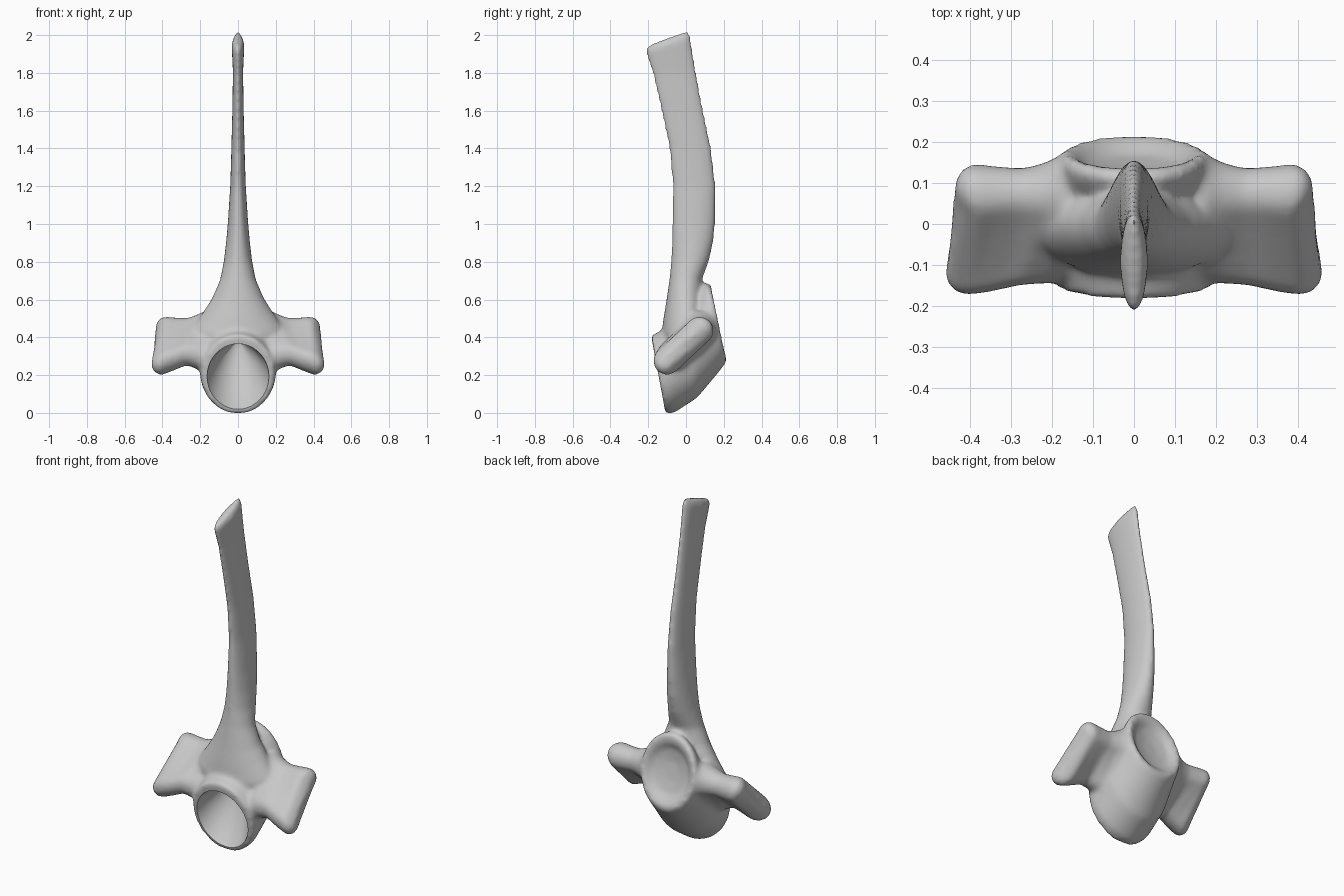
import bpy, bmesh, math
from mathutils import Vector

cube = bpy.data.objects.get("Cube")
if cube:
    bpy.data.objects.remove(cube, do_unlink=True)

bone = bpy.data.materials.new("bone grey")
bone.use_nodes = True
colour = (0.58, 0.58, 0.58, 1)
bone.diffuse_color = colour
bone.node_tree.nodes["Principled BSDF"].inputs["Base Color"].default_value = colour

SIDES = 40


def oval(a, b, half_x):
    """Oval ring whose side-view ends are the (y, z) points a and b."""
    a, b = Vector((0, *a)), Vector((0, *b))
    ring = []
    for i in range(SIDES):
        t = math.tau * i / SIDES
        ring.append((a + b) / 2 + (b - a) / 2 * math.cos(t) + Vector((half_x * math.sin(t), 0, 0)))
    return ring


def capsule(x, a, b, r, side):
    """Slanted capsule section at x; its low end reaches further outwards."""
    a, b = Vector(a), Vector(b)
    along = (b - a).normalized()
    across = Vector((-along.y, along.x))
    ring = []
    for i in range(SIDES):
        t = math.tau * i / SIDES
        p = (b if math.cos(t) > 0 else a) + r * (along * math.cos(t) + across * math.sin(t))
        s = (p - (a + b) / 2).dot(along) / ((b - a).length / 2 + r)
        flare = max(0, x - 0.25) * (0.22 * (s * s - 0.5) - 0.07 * s)
        ring.append(Vector((side * (x + flare), p.x, p.y)))
    return ring


def loft(name, rings):
    bm = bmesh.new()
    rows = [[bm.verts.new(p) for p in ring] for ring in rings]
    for r0, r1 in zip(rows, rows[1:]):
        for i in range(SIDES):
            j = (i + 1) % SIDES
            bm.faces.new((r0[i], r0[j], r1[j], r1[i]))
    bm.faces.new(rows[0])
    bm.faces.new(rows[-1])
    bmesh.ops.recalc_face_normals(bm, faces=bm.faces)
    for f in bm.faces:
        f.smooth = True
    mesh = bpy.data.meshes.new(name)
    bm.to_mesh(mesh)
    bm.free()
    mesh.materials.append(bone)
    ob = bpy.data.objects.new(name, mesh)
    bpy.context.collection.objects.link(ob)
    return ob


# Barrel-shaped body, slanting up to the rear and ending in a shallow dish
body = loft("vertebra", [oval(*row) for row in (
    ((-.185, .405), (-.108, -.012), .193),
    ((-.14, .425), (-.06, -.004), .202),
    ((.00, .52), (.06, .075), .196),
    ((.08, .66), (.165, .20), .182),
    ((.105, .685), (.208, .255), .180),
    ((.135, .67), (.217, .28), .170),
    ((.135, .63), (.202, .305), .145),
    ((.118, .59), (.168, .34), .115),
    ((.117, .52), (.142, .41), .045),
)])

# Tall spine blade whose foot slopes into the side processes
spine = loft("spine", [oval(*row) for row in (
    ((-.10, .32), (.04, .42), .25),
    ((-.130, .40), (.08, .52), .225),
    ((-.120, .49), (.09, .58), .178),
    ((-.105, .58), (.085, .62), .138),
    ((-.088, .70), (.085, .70), .095),
    ((-.078, .80), (.122, .80), .075),
    ((-.075, .90), (.145, .90), .063),
    ((-.074, 1.0), (.155, 1.0), .054),
    ((-.071, 1.2), (.157, 1.2), .041),
    ((-.090, 1.4), (.134, 1.4), .035),
    ((-.131, 1.59), (.090, 1.61), .030),
    ((-.175, 1.78), (.052, 1.82), .027),
    ((-.207, 1.88), (.033, 1.93), .032),
    ((-.216, 1.91), (.027, 1.98), .034),
    ((-.205, 1.938), (.014, 2.019), .020),
)])

# Paired side processes with a broad root, a narrow neck and a flared end
wings = []
for side, label in ((1, "left"), (-1, "right")):
    wings.append(loft(label + "_process", [capsule(*row, side) for row in (
        (.08, (-.04, .30), (.03, .42), .070),
        (.17, (-.045, .295), (.075, .44), .098),
        (.215, (-.065, .305), (.07, .435), .080),
        (.27, (-.083, .312), (.07, .43), .066),
        (.33, (-.095, .288), (.072, .43), .069),
        (.39, (-.100, .268), (.072, .43), .075),
        (.414, (-.100, .268), (.072, .43), .064),
        (.430, (-.098, .270), (.070, .428), .038),
    )]))

# Fuse the parts into one rounded bone
bpy.ops.object.select_all(action="DESELECT")
for ob in [body, spine] + wings:
    ob.select_set(True)
bpy.context.view_layer.objects.active = body
bpy.ops.object.join()
fuse = body.modifiers.new("fuse", "REMESH")
fuse.mode = "VOXEL"
fuse.voxel_size = 0.011
fuse.use_smooth_shade = True
soften = body.modifiers.new("soften", "SMOOTH")
soften.factor = 0.5
soften.iterations = 14

# Conical front hollow
cutter = loft("front_hollow_cutter", [oval(*row) for row in (
    ((-.30, .36), (-.22, -.06), .185),
    ((-.17, .36), (-.10, .022), .162),
    ((-.04, .375), (-.02, .17), .095),
    ((.05, .385), (.06, .33), .02),
)])
cutter.hide_render = True
cut = body.modifiers.new("front_hollow", "BOOLEAN")
cut.operation = "DIFFERENCE"
cut.solver = "EXACT"
cut.object = cutter
for name in [m.name for m in body.modifiers]:
    bpy.ops.object.modifier_apply(modifier=name)
bpy.data.objects.remove(cutter, do_unlink=True)

# Stand the bone on the ground
low = min(v.co.z for v in body.data.vertices)
for v in body.data.vertices:
    v.co.z -= low
bpy.ops.object.shade_smooth_by_angle(angle=math.radians(50))
body.data.materials.clear()
body.data.materials.append(bone)
